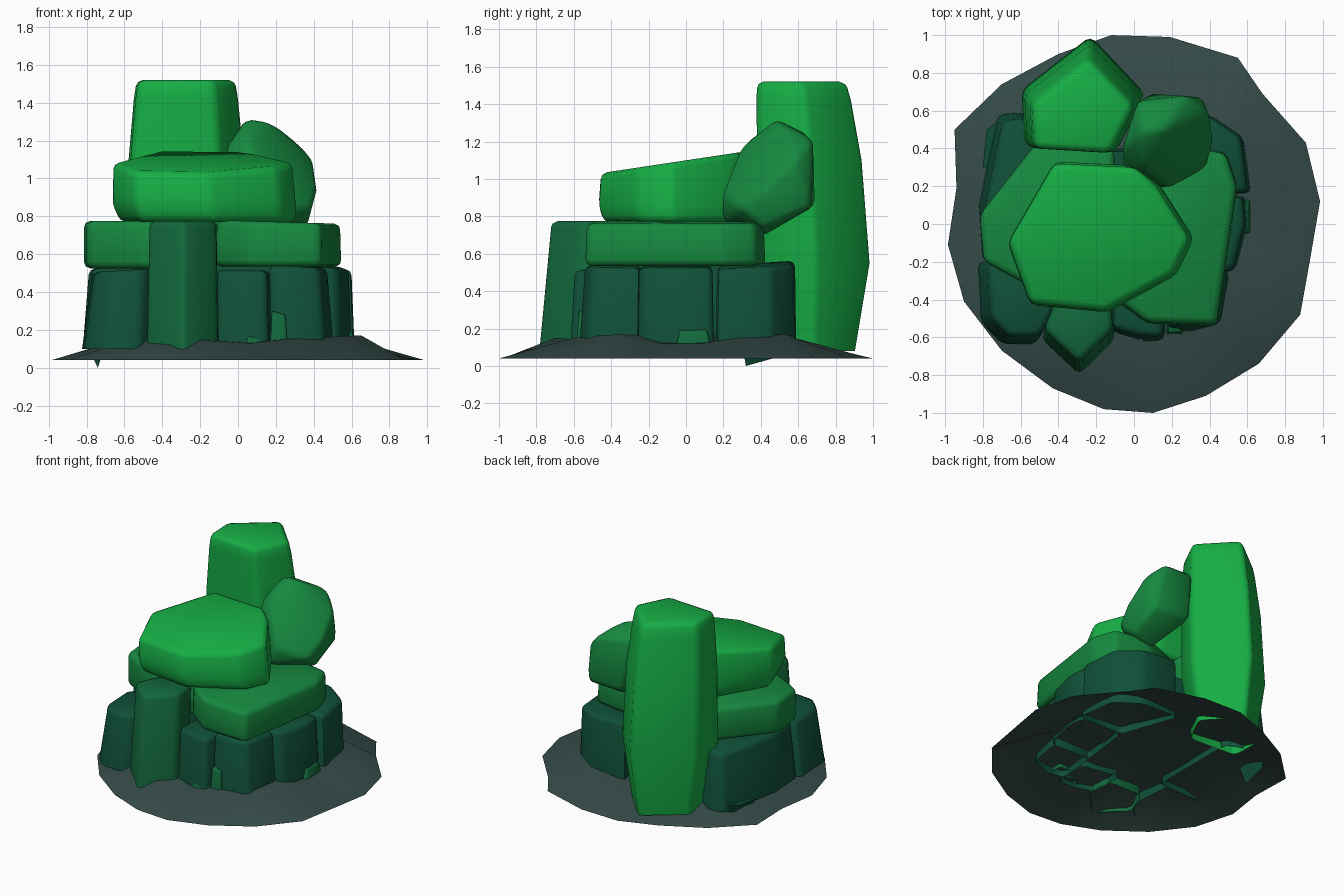
import bpy, bmesh, math
from mathutils import Vector

if "Cube" in bpy.data.objects:
    bpy.data.objects.remove(bpy.data.objects["Cube"])


def finish(name, bm, colour, bevel=0.03):
    # Round the hard edges, then store the mesh as a coloured object
    bmesh.ops.recalc_face_normals(bm, faces=bm.faces[:])
    if bevel:
        edges = [e for e in bm.edges if e.calc_face_angle(0) > 0.35]
        bmesh.ops.bevel(bm, geom=edges, offset=bevel, segments=2, profile=0.5,
                        affect='EDGES', clamp_overlap=True)
    me = bpy.data.meshes.new(name)
    bm.to_mesh(me)
    bm.free()
    ob = bpy.data.objects.new(name, me)
    bpy.context.collection.objects.link(ob)
    mat = bpy.data.materials.new(name + "_colour")
    mat.diffuse_color = (*colour, 1)
    mat.use_nodes = True
    mat.node_tree.nodes["Principled BSDF"].inputs["Base Color"].default_value = mat.diffuse_color
    me.materials.append(mat)
    bpy.ops.object.select_all(action='DESELECT')
    ob.select_set(True)
    bpy.context.view_layer.objects.active = ob
    bpy.ops.object.shade_smooth_by_angle(angle=math.radians(50))
    return ob


def rock(name, outline, levels, colour, slope=(0, 0), bevel=0.03, base=True):
    # Stack scaled copies of an outline; levels are (z, scale, dx, dy); slope tilts the top
    bm = bmesh.new()
    cx = sum(p[0] for p in outline) / len(outline)
    cy = sum(p[1] for p in outline) / len(outline)
    rings = []
    for i, (z, s, dx, dy) in enumerate(levels):
        ring = []
        for x, y in outline:
            ox, oy = (x - cx) * s, (y - cy) * s
            tilt = ox * slope[0] + oy * slope[1] if i == len(levels) - 1 else 0
            ring.append(bm.verts.new((cx + ox + dx, cy + oy + dy, z + tilt)))
        rings.append(ring)
    n = len(outline)
    for a, b in zip(rings, rings[1:]):
        for i in range(n):
            j = (i + 1) % n
            bm.faces.new((a[i], a[j], b[j], b[i]))
    if base:
        bm.faces.new(rings[0][::-1])
    bm.faces.new(rings[-1])
    return finish(name, bm, colour, bevel)


BRIGHT, MID, GREEN, DARK = (0.008, 0.42, 0.06), (0.008, 0.25, 0.05), (0.006, 0.14, 0.045), (0.005, 0.08, 0.04)
EARTH = (0.035, 0.07, 0.065)

# Low earth mound: an irregular open sheet
rim = [(-.12, 1), (.19, .99), (.55, .88), (.68, .69), (.91, .43), (.985, .12), (.93, -.2),
       (.88, -.48), (.66, -.74), (.38, -.91), (.1, -1), (-.16, -.98), (-.43, -.87),
       (-.7, -.67), (-.9, -.41), (-.985, -.11), (-.94, .19), (-.95, .5), (-.7, .74), (-.4, .9)]
heights = [.12, .13, .15, .17, .15, .12, .12, .17, .16, .15, .13, .14, .16, .17, .15, .14, .14, .15, .15, .13]
reach = {3: .78, 7: .74, 11: .74, 12: .76, 13: .72}
bm = bmesh.new()
outer = [bm.verts.new((x, y, 0.04)) for x, y in rim]
inner = [bm.verts.new((x * reach.get(i, .66), y * reach.get(i, .66), heights[i])) for i, (x, y) in enumerate(rim)]
mid = bm.verts.new((0, 0, 0.15))
for i in range(len(rim)):
    j = (i + 1) % len(rim)
    bm.faces.new((outer[j], outer[i], inner[i], inner[j]))
    bm.faces.new((inner[j], inner[i], mid))
finish("earth_mound", bm, EARTH, 0)

# Tall back pillar
rock("back_pillar", [(-.595, .71), (-.58, .42), (-.09, .39), (.06, .69), (-.23, .995)],
     [(.08, .78, 0, 0), (.55, 1, 0, 0), (1.1, .95, 0, -.025), (1.42, .86, 0, -.05), (1.52, .81, 0, -.06)],
     BRIGHT, bevel=0.035, base=False)

# Large top slab, sloping down to the front
rock("top_slab", [(-.67, -.1), (-.55, -.43), (-.14, -.47), (.225, -.27), (.315, -.08), (.13, .21), (.02, .31),
                  (-.42, .33)],
     [(.77, .96, .02, .01), (.86, 1, 0, 0), (1.09, .97, -.01, 0)], BRIGHT, (0, .15), .035)

# Two middle slabs
rock("right_slab", [(-.12, -.39), (.07, -.53), (.44, -.54), (.55, .2), (.49, .38), (.2, .43), (-.1, .3)],
     [(.535, 1, 0, 0), (.77, .98, 0, 0)], MID, (-.03, 0), .035)
rock("left_slab", [(-.82, .05), (-.8, -.2), (-.5, -.36), (-.1, -.36), (-.1, .4), (-.52, .43)],
     [(.525, .99, 0, 0), (.775, .99, 0, 0)], MID, (0, 0), .035)

# Leaning boulder: hull of a few corner points
bm = bmesh.new()
centre = Vector((.18, .45, 1.0))
for p in [(.05, .48, 1.31), (.17, .5, 1.29), (.02, .64, 1.23), (.28, .67, 1.2), (.39, .58, 1.1),
          (.41, .42, .95), (.38, .3, .85), (.19, .2, .92), (-.05, .27, .95), (-.06, .4, 1.15),
          (.06, .3, 1.17), (.12, .2, .78), (.36, .66, .86), (.08, .68, .86), (.2, .4, .7), (.36, .42, .75)]:
    bm.verts.new(centre + (Vector(p) - centre) * 1.04)
bmesh.ops.convex_hull(bm, input=bm.verts[:])
loose = [v for v in bm.verts if not v.link_faces]
bmesh.ops.delete(bm, geom=loose, context='VERTS')
bmesh.ops.dissolve_limit(bm, angle_limit=0.2, verts=bm.verts[:], edges=bm.edges[:])
finish("leaning_boulder", bm, MID, 0.03)

# Standing stones round the base, open underneath: name, outline, top z, top scale, shift, slope, colour
stones = [
    ("front_column", [(-.49, -.61), (-.29, -.795), (-.1, -.61), (-.12, -.4), (-.4, -.4)],
     .775, .94, (0, .05), (0, 0), GREEN),
    ("front_left_stone", [(-.825, -.2), (-.81, -.52), (-.7, -.635), (-.52, -.635), (-.44, -.5), (-.46, -.2)],
     .515, .88, (.03, .02), (.06, 0), DARK),
    ("left_stone", [(-.82, .1), (-.8, -.2), (-.4, -.2), (-.4, .5), (-.6, .59), (-.72, .58)],
     .525, .93, (.02, -.01), (0, 0), DARK),
    ("front_small_stone", [(-.12, -.57), (.02, -.61), (.16, -.62), (.18, -.35), (-.12, -.3)],
     .515, .94, (0, .015), (-.02, 0), DARK),
    ("front_right_stone", [(.17, -.56), (.3, -.57), (.46, -.53), (.51, -.25), (.2, -.24)],
     .535, .92, (-.02, .02), (-.06, 0), DARK),
    ("right_front_stone", [(.2, -.25), (.48, -.26), (.54, -.24), (.6, .0), (.59, .15), (.25, .15)],
     .53, .96, (-.01, 0), (-.04, 0), DARK),
    ("right_back_stone", [(.25, .16), (.62, .16), (.58, .46), (.4, .58), (.1, .59)],
     .54, .97, (-.01, 0), (-.06, .04), DARK),
]
for name, outline, top, scale, shift, slope, colour in stones:
    rock(name, outline, [(.1, 1, 0, 0), (top, scale, *shift)], colour, slope, .033, base=False)

# Hidden core closing the gaps between the stones
rock("core_stone", [(-.45, -.35), (.3, -.4), (.35, .3), (0, .4), (-.5, .4)],
     [(.17, 1, 0, 0), (.57, .95, 0, 0)], DARK, bevel=0, base=False)

# Wedge tip of the left stone that pokes through the mound
bm = bmesh.new()
for p in [(-.74, .32, 0), (-.8, .3, .12), (-.7, .3, .12), (-.74, .5, .05), (-.7, .56, .14), (-.78, .5, .14)]:
    bm.verts.new(p)
bmesh.ops.convex_hull(bm, input=bm.verts[:])
finish("left_stone_tip", bm, DARK, 0)

# Small chips leaning on the base stones
for name, x, y, w, d, z in [("front_chip", .09, -.59, .05, .03, .16),
                            ("corner_chip", .215, -.535, .045, .05, .29),
                            ("right_chip", .565, .04, .05, .09, .2)]:
    rock(name, [(x - w, y - d), (x + w, y - d), (x + w, y + d), (x - w, y + d)],
         [(.12, 1, 0, 0), (z, .8, 0, 0)], GREEN, (-.3, 0), .012, base=False)
